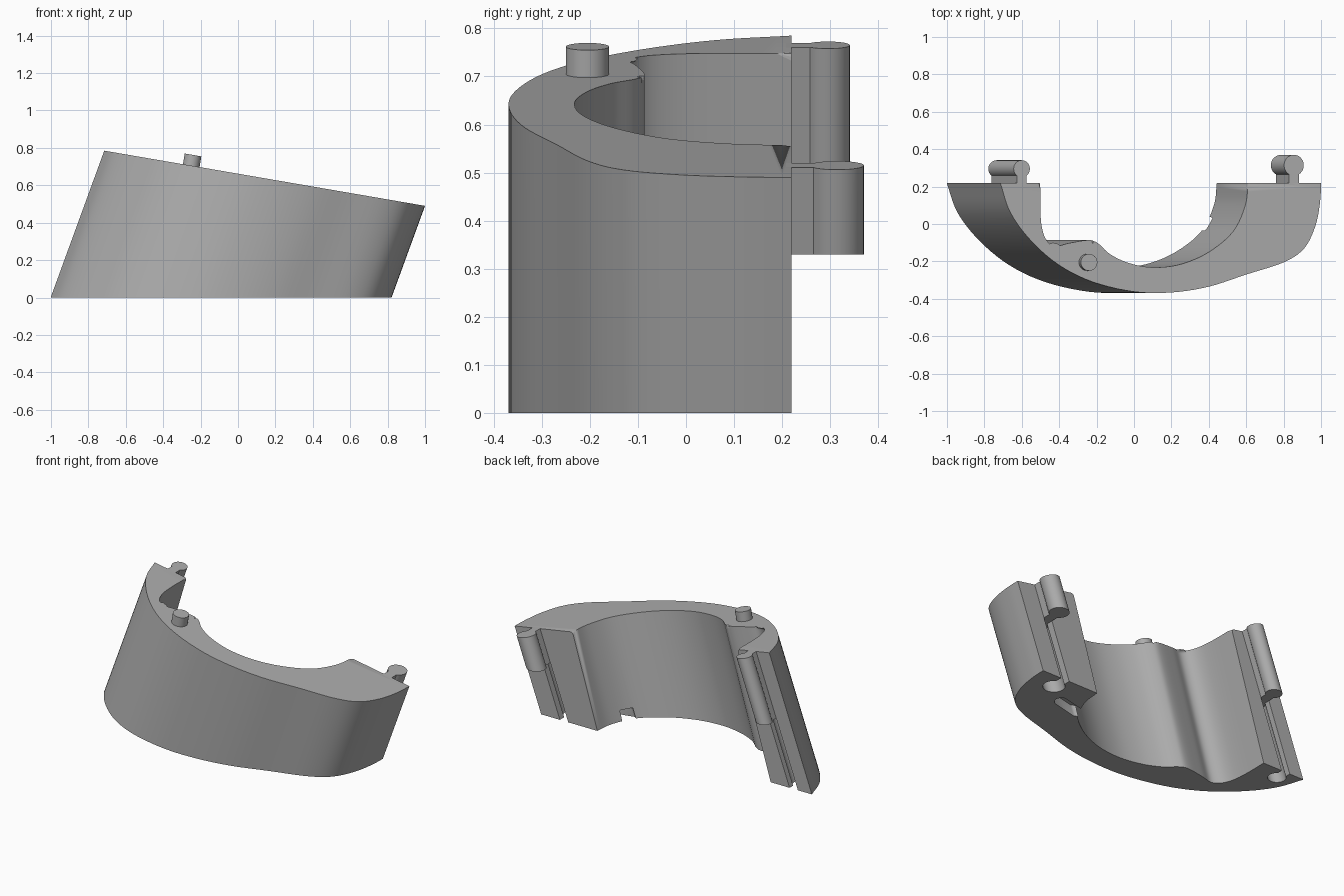
import bpy, bmesh, math
from mathutils import Vector

if "Cube" in bpy.data.objects:
    bpy.data.objects.remove(bpy.data.objects["Cube"], do_unlink=True)

LEAN = 0.365        # sideways lean of the outer wall and the pins
LEAN_IN = 0.30      # lean of the inner wall
SLOPE = 0.172       # fall of the top face
PEAK = 0.662        # height of the top face at x = 0
BACK = 0.22         # flat back face

grey = bpy.data.materials.new("plain grey")
grey.use_nodes = True
grey.diffuse_color = (0.42, 0.42, 0.42, 1)
grey.node_tree.nodes["Principled BSDF"].inputs["Base Color"].default_value = (0.42, 0.42, 0.42, 1)


def top_z(x):
    return PEAK - SLOPE * x


def make_object(name, bm):
    bmesh.ops.recalc_face_normals(bm, faces=bm.faces)
    mesh = bpy.data.meshes.new(name)
    bm.to_mesh(mesh)
    bm.free()
    mesh.materials.append(grey)
    obj = bpy.data.objects.new(name, mesh)
    bpy.context.collection.objects.link(obj)
    return obj


def skin(bm, low, high):
    """Join two matching rings into a closed solid."""
    a = [bm.verts.new(p) for p in low]
    b = [bm.verts.new(p) for p in high]
    n = len(a)
    bm.faces.new(a)
    bm.faces.new(b)
    for i in range(n):
        j = (i + 1) % n
        bm.faces.new((a[i], a[j], b[j], b[i]))
    return b


def smooth_path(points, steps=5):
    """Curve through the given points."""
    p = [Vector(q) for q in points]
    p = [2 * p[0] - p[1]] + p + [2 * p[-1] - p[-2]]
    out = []
    for i in range(1, len(p) - 2):
        a, b, c, d = p[i - 1:i + 3]
        for s in range(steps):
            t = s / steps
            out.append(0.5 * (2 * b + (c - a) * t + (2 * a - 5 * b + 4 * c - d) * t ** 2
                              + (3 * b - a - 3 * c + d) * t ** 3))
    return out + [p[-2]]


def leaning_prism(name, outline, z0, z1=None):
    """Extrude a ground outline along the lean, up to z1 or the sloped top."""
    bm = bmesh.new()
    low = [(u + LEAN * z0, y, z0) for u, y in outline]
    high = []
    for u, y in outline:
        z = z1 if z1 is not None else top_z(u) / (1 + SLOPE * LEAN)
        high.append((u + LEAN * z, y, z))
    skin(bm, low, high)
    return make_object(name, bm)


def keyhole(cx, radius, reach, side):
    """Round bead on a narrow neck, outside (1) or inside (-1) the back face."""
    half = 0.028
    gap = math.asin(half / radius)
    pts = [(cx - half, BACK - side * 0.012)]
    for i in range(29):
        a = -math.pi / 2 - gap - (2 * math.pi - 2 * gap) * i / 28
        pts.append((cx + radius * math.cos(a), BACK + side * (reach + radius * math.sin(a))))
    pts.append((cx + half, BACK - side * 0.012))
    return pts


def cut(target, cutter):
    cutter.hide_render = True
    mod = target.modifiers.new("cut", "BOOLEAN")
    mod.operation = "DIFFERENCE"
    mod.solver = "EXACT"
    mod.object = cutter
    bpy.context.view_layer.objects.active = target
    bpy.ops.object.modifier_apply(modifier=mod.name)
    bpy.data.objects.remove(cutter, do_unlink=True)


# Curved body: outer wall and inner wall drawn on the top face
outer = smooth_path([(-0.715, 0.22), (-0.66, 0.06), (-0.55, -0.09), (-0.4, -0.22), (-0.22, -0.31),
                     (0, -0.362), (0.2, -0.366), (0.4, -0.335), (0.6, -0.27), (0.8, -0.205),
                     (0.91, -0.13), (0.97, -0.01), (0.995, 0.12), (1, 0.22)])
inner = smooth_path([(0.61, 0.22), (0.595, 0.1), (0.53, -0.04), (0.4, -0.15), (0.25, -0.215),
                     (0.1, -0.232), (-0.03, -0.208), (-0.13, -0.16), (-0.19, -0.105),
                     (-0.24, -0.086), (-0.35, -0.103), (-0.42, -0.12), (-0.465, -0.09),
                     (-0.49, -0.03), (-0.5, 0.06), (-0.5, 0.22)])
bm = bmesh.new()
ring = [(p, LEAN) for p in outer] + [(p, LEAN_IN) for p in inner]
high = [(p.x, p.y, top_z(p.x)) for p, k in ring]
low = [(p.x - k * top_z(p.x), p.y, 0) for p, k in ring]
top = skin(bm, low, high)

# Rounded upper rim of the inner wall
rim_verts = top[len(outer):]
rim = [bm.edges.get((a, b)) for a, b in zip(rim_verts, rim_verts[1:])]
bmesh.ops.bevel(bm, geom=rim, offset=0.016, segments=3, profile=0.5, affect="EDGES")
body = make_object("curved_body", bm)

# Hinge pins above, matching sockets below: centre at the top, radius, reach, split height
for side, x, r, reach, split in (("right", -0.6, 0.046, 0.075, 0.40),
                                 ("left", 0.855, 0.056, 0.094, 0.33)):
    cx = x - LEAN * top_z(x)
    leaning_prism(side + "_pin", keyhole(cx, r, reach, 1), split)
    cut(body, leaning_prism(side + "_socket", keyhole(cx, r + 0.004, reach, -1), -0.05, split))

# Slot in the underside of the left arm
slot = []
for i in range(24):
    a = 2 * math.pi * (i + 0.5) / 24
    shift = 0.07 if math.cos(a) > 0 else -0.07
    slot.append((0.46 + shift + 0.04 * math.cos(a), 0.01 + shift * 0.25 + 0.04 * math.sin(a)))
cut(body, leaning_prism("slot_cutter", slot, -0.05, 0.06))

# Locating peg standing square to the sloped top
tilt = math.atan(SLOPE)
axis = Vector((math.sin(tilt), 0, math.cos(tilt)))
base = Vector((-0.25, -0.205, top_z(-0.25)))
bpy.ops.mesh.primitive_cylinder_add(vertices=32, radius=0.045, depth=0.08,
                                    location=base + axis * 0.018, rotation=(0, tilt, 0))
peg = bpy.context.object
peg.name = "locating_peg"
peg.data.materials.append(grey)

# Smooth walls with crisp edges
bpy.ops.object.select_all(action="DESELECT")
for obj in bpy.context.collection.objects:
    if obj.type == "MESH":
        obj.select_set(True)
bpy.context.view_layer.objects.active = body
bpy.ops.object.shade_smooth_by_angle(angle=math.radians(30))
